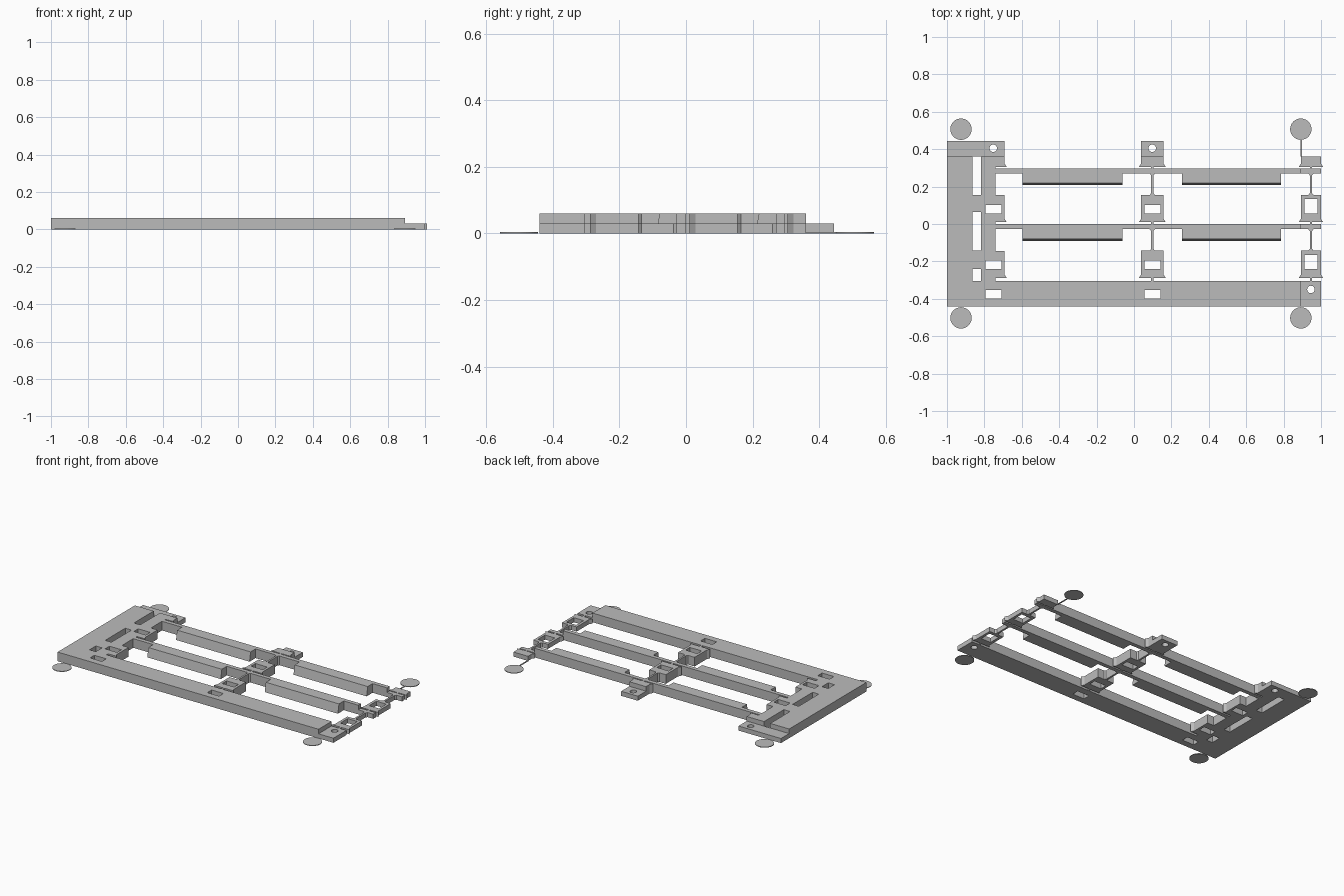
import bpy
import bmesh
from mathutils import Vector

if "Cube" in bpy.data.objects:
    bpy.data.objects.remove(bpy.data.objects["Cube"], do_unlink=True)

FULL, HALF, THIN = 0.06, 0.03, 0.004
PITCH = 0.298            # spacing between the two rows

grey = bpy.data.materials.new("plain_grey")
grey.use_nodes = True
grey.diffuse_color = (0.5, 0.5, 0.5, 1)
grey.node_tree.nodes["Principled BSDF"].inputs["Base Color"].default_value = (0.5, 0.5, 0.5, 1)


def add_prism(bm, points, offset):
    """Extrude a closed outline of 3D points along an offset."""
    face = bm.faces.new([bm.verts.new(p) for p in points])
    new = bmesh.ops.extrude_face_region(bm, geom=[face])["geom"]
    verts = [v for v in new if isinstance(v, bmesh.types.BMVert)]
    bmesh.ops.translate(bm, verts=verts, vec=Vector(offset))


def finish(name, bm):
    bmesh.ops.recalc_face_normals(bm, faces=bm.faces[:])
    mesh = bpy.data.meshes.new(name)
    bm.to_mesh(mesh)
    bm.free()
    mesh.materials.append(grey)
    ob = bpy.data.objects.new(name, mesh)
    bpy.context.collection.objects.link(ob)
    return ob


def plate(name, outline, height):
    bm = bmesh.new()
    add_prism(bm, [(x, y, 0) for x, y in outline], (0, 0, height))
    return finish(name, bm)


def rect(x0, x1, y0, y1):
    return [(x0, y0), (x1, y0), (x1, y1), (x0, y1)]


def add_cylinder(bm, x, y, z, radius, depth, sides=32):
    ret = bmesh.ops.create_cone(bm, cap_ends=True, segments=sides,
                                radius1=radius, radius2=radius, depth=depth)
    bmesh.ops.translate(bm, verts=ret["verts"], vec=(x, y, z))


def cut(ob, windows=(), rounds=()):
    """Cut rectangular windows and round holes right through a part."""
    bm = bmesh.new()
    for w in windows:
        add_prism(bm, [(x, y, -0.1) for x, y in rect(*w)], (0, 0, 0.3))
    for x, y in rounds:
        add_cylinder(bm, x, y, 0, 0.02, 0.3, 24)
    cutter = finish("hole_cutter", bm)
    cutter.hide_render = True
    mod = ob.modifiers.new("holes", "BOOLEAN")
    mod.operation = "DIFFERENCE"
    mod.solver = "EXACT"
    mod.object = cutter
    bpy.context.view_layer.objects.active = ob
    bpy.ops.object.modifier_apply(modifier=mod.name)
    bpy.data.objects.remove(cutter, do_unlink=True)


def flared(xc, half, y0, y1):
    """Rectangular pad outline whose front edge flares outward."""
    wide = half + 0.012
    return [(xc - wide, y0), (xc + wide, y0), (xc + half, y0 + 0.018),
            (xc + half, y1), (xc - half, y1), (xc - half, y0 + 0.018)]


# Side plate with stepped inner edge
edge = [(-1, -0.305), (-0.74, -0.305)]
for y, top in ((-0.288, -0.145), (0.01, 0.155), (0.305, 0.36)):
    edge += [(-0.74, y), (-0.68, y), (-0.692, y + 0.018), (-0.692, top)]
    if top < 0.3:
        edge.append((-0.74, top))
edge.append((-1, 0.36))
side = plate("side_plate", edge, FULL)
cut(side, [(-0.863, -0.818, 0.155, 0.37), (-0.863, -0.818, -0.143, 0.065),
           (-0.863, -0.818, -0.32, -0.24),
           (-0.795, -0.708, 0.057, 0.102), (-0.795, -0.708, -0.241, -0.196)])

# Low ledge behind the side plate
ledge = plate("side_ledge", rect(-1, -0.692, 0.36, 0.445), HALF)
cut(ledge, rounds=[(-0.752, 0.405)])

# Front bar and its low end
bar = plate("front_bar", rect(-1, 0.892, -0.44, -0.305), FULL)
cut(bar, [(xc - 0.043, xc + 0.043, -0.397, -0.352) for xc in (-0.752, 0.098)])
bar_end = plate("front_bar_end", rect(0.892, 1, -0.44, -0.305), HALF)
cut(bar_end, rounds=[(0.946, -0.35)])

for row, dy in (("back", 0), ("front", -PITCH)):
    # Long rail with a low end
    plate(row + "_rail", rect(-0.74, 0.892, 0.27 + dy, 0.297 + dy), FULL)
    plate(row + "_rail_end", rect(0.892, 1, 0.27 + dy, 0.297 + dy), HALF)

    # Wide shelves with a sloped front on each rail
    for side_name, x0, x1 in (("right", -0.595, -0.062), ("left", 0.257, 0.787)):
        bm = bmesh.new()
        profile = [(0.27, 0), (0.27, FULL), (0.219, FULL), (0.208, 0)]
        add_prism(bm, [(x0, y + dy, z) for y, z in profile], (x1 - x0, 0, 0))
        finish(f"{row}_{side_name}_shelf", bm)

    # Pads with windows, hung on thin stems
    for col, xc, half, height, window in (
            ("middle", 0.098, 0.06, FULL, (0.055, 0.141, 0.057, 0.102)),
            ("end", 0.946, 0.053, HALF, (0.911, 0.982, 0.057, 0.133))):
        pad = plate(f"{row}_{col}_pad", flared(xc, half, 0.01 + dy, 0.155 + dy), height)
        cut(pad, [(window[0], window[1], window[2] + dy, window[3] + dy)])
        plate(f"{row}_{col}_stem",
              [(xc - 0.014, 0.155 + dy), (xc + 0.014, 0.155 + dy),
               (xc + 0.006, 0.165 + dy), (xc + 0.006, 0.26 + dy),
               (xc + 0.014, 0.27 + dy), (xc - 0.014, 0.27 + dy),
               (xc - 0.006, 0.26 + dy), (xc - 0.006, 0.165 + dy)], height)
        plate(f"{row}_{col}_neck",
              rect(xc - 0.006, xc + 0.006, -0.008 + dy, 0.01 + dy), height)

# Back tabs
plate("middle_tab", flared(0.098, 0.06, 0.305, 0.36), FULL)
tab = plate("middle_tab_ledge", rect(0.038, 0.158, 0.36, 0.445), HALF)
cut(tab, rounds=[(0.098, 0.405)])
plate("end_tab", flared(0.946, 0.053, 0.305, 0.36), HALF)
for name, xc, height in (("middle", 0.098, FULL), ("end", 0.946, HALF)):
    plate(name + "_tab_neck", rect(xc - 0.006, xc + 0.006, 0.297, 0.305), height)

# Thin corner discs and the tether to the far one
for fx, x in (("right", -0.925), ("left", 0.892)):
    for fy, y in (("front", -0.502), ("back", 0.507)):
        bm = bmesh.new()
        add_cylinder(bm, x, y, THIN / 2, 0.057, THIN, 48)
        finish(f"{fy}_{fx}_disc", bm)
plate("disc_tether", rect(0.889, 0.897, 0.36, 0.455), THIN)
